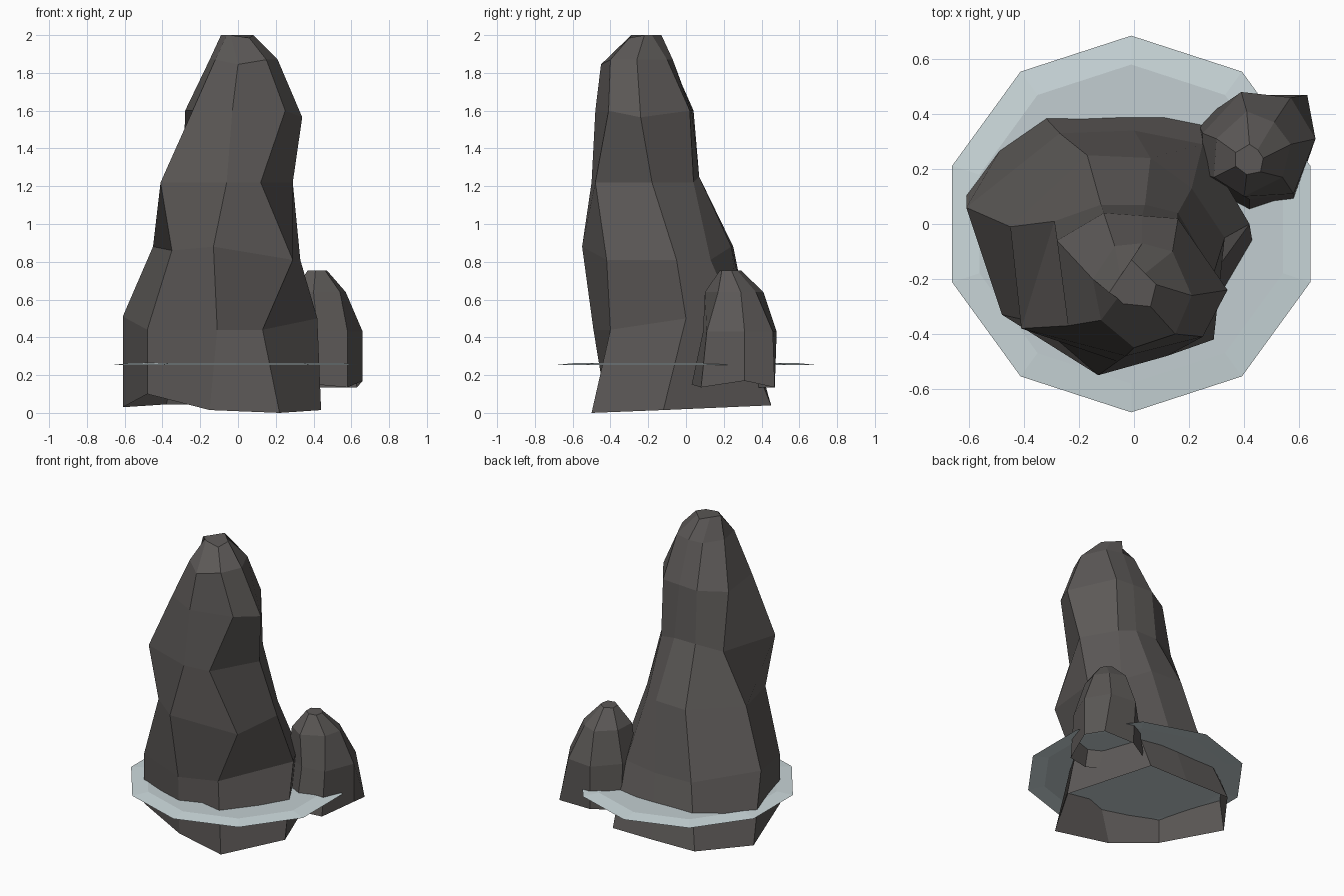
import bpy
import bmesh
import math

default = bpy.data.objects.get("Cube")
if default:
    bpy.data.objects.remove(default, do_unlink=True)


def make_material(name, red, green, blue):
    colour = (red, green, blue, 1)
    material = bpy.data.materials.new(name)
    material.use_nodes = True
    material.diffuse_color = colour
    shader = next(n for n in material.node_tree.nodes if n.type == "BSDF_PRINCIPLED")
    shader.inputs["Base Color"].default_value = colour
    return material


stone = make_material("dark stone", .107, .099, .095)
foam_light = make_material("pale foam", .6, .69, .71)
foam_dark = make_material("inner foam", .54, .615, .635)


def finish(mesh_builder, name, *materials):
    """Turn a bmesh into a flat shaded scene object."""
    mesh = bpy.data.meshes.new(name)
    mesh_builder.to_mesh(mesh)
    mesh_builder.free()
    for material in materials:
        mesh.materials.append(material)
    thing = bpy.data.objects.new(name, mesh)
    bpy.context.collection.objects.link(thing)
    return thing


def bridge(mesh_builder, lower, upper):
    """Join two rings of equal length with a band of quads."""
    for i in range(len(lower)):
        j = (i + 1) % len(lower)
        mesh_builder.faces.new((lower[i], lower[j], upper[j], upper[i]))


def loft(name, sections, material):
    """Skin stacked outlines, closed at the top and open underneath."""
    builder = bmesh.new()
    rings = [[builder.verts.new(point) for point in section] for section in sections]
    for lower, upper in zip(rings, rings[1:]):
        bridge(builder, lower, upper)
    builder.faces.new(rings[-1])
    return finish(builder, name, material)


def outline(height, *corners):
    """One cross-section of a rock, corner by corner, in hundredths."""
    return [(x / 100, y / 100, height) for x, y in corners]


def lift(section, corner, height):
    """Move one corner of a cross-section to another height."""
    x, y, _ = section[corner]
    section[corner] = (x, y, height)


# Main rock: leaning, tapering column; corners run from the left around the front
main_sections = [
    outline(.015, (-61, 14), (-48, -33), (-15, -42), (22, -50), (44, -12), (24, 45), (-5, 45), (-38, 45)),
    outline(.44, (-61, 6), (-48, -33), (-11, -49), (13, -40), (42, 0), (25, 29), (0, 34), (-27, 33)),
    outline(.86, (-45, -1), (-35, -36), (-13, -55), (29, -42), (33, -5), (21, 13), (6, 24), (-17, 25)),
    outline(1.22, (-29, 1), (-41, -38), (-6, -50), (12, -48), (29, -18), (16, 4), (4, 7), (-12, 7)),
    outline(1.6, (-28, -6), (-24, -37), (-3, -48), (25, -41), (34, -24), (16, 2), (3, 3), (-11, 4)),
    outline(1.87, (-15, -20), (-12, -35), (0, -45), (15, -40), (21, -26), (14, -10), (3, -7), (-7, -8)),
    outline(2, (-9, -25), (-6, -27), (-4, -29), (6, -30), (8, -22), (4, -18), (-1, -13), (-5, -19)),
]
# Uneven seams: raised foot, high shoulders, drooping brow
foot, shoulder, waist, chest, neck, brow, crown = main_sections
lift(foot, 0, .03)
lift(foot, 1, .1)
lift(foot, 3, 0)
lift(foot, 5, .04)
lift(foot, 6, .04)
lift(foot, 7, .045)
lift(shoulder, 0, .51)
lift(shoulder, 4, .5)
for corner in (3, 4, 5):
    lift(waist, corner, .81)
for corner in (0, 2, 6, 7):
    lift(waist, corner, .88)
for corner in (6, 7):
    lift(chest, corner, 1.25)
lift(neck, 4, 1.565)
lift(brow, 2, 1.845)
lift(crown, 3, 1.985)
loft("main_rock", main_sections, stone)

# Small rock: boulder at the back left; corners run from the back around the left
boulder_sections = [
    outline(.135, (63, 47), (66, 31), (58, 8), (42, 3), (24, 18), (23, 37), (40, 47)),
    outline(.43, (57, 46), (66, 31), (58, 11), (42, 9), (25, 18), (25, 33), (39, 48)),
    outline(.64, (51, 37), (57, 29), (54, 17), (40, 10), (29, 17), (30, 31), (41, 41)),
    outline(.755, (45, 27), (47, 24), (46, 19), (41, 18), (37, 21), (37, 26), (42, 29)),
]
lift(boulder_sections[0], 1, .17)
lift(boulder_sections[0], 3, .15)
loft("small_rock", boulder_sections, stone)


# Foam disc: thin ten-sided sheet at the water line with a darker middle
def foam_ring(builder, radius, height, sides=10):
    angles = [math.pi / 2 + math.tau * i / sides for i in range(sides)]
    return [builder.verts.new((radius * math.cos(a) - .01, radius * math.sin(a), height)) for a in angles]


foam = bmesh.new()
outer = foam_ring(foam, .685, .254)
inner = foam_ring(foam, .58, .265)
bridge(foam, outer, inner)
foam.faces.new(inner).material_index = 1
finish(foam, "foam_disc", foam_light, foam_dark)
